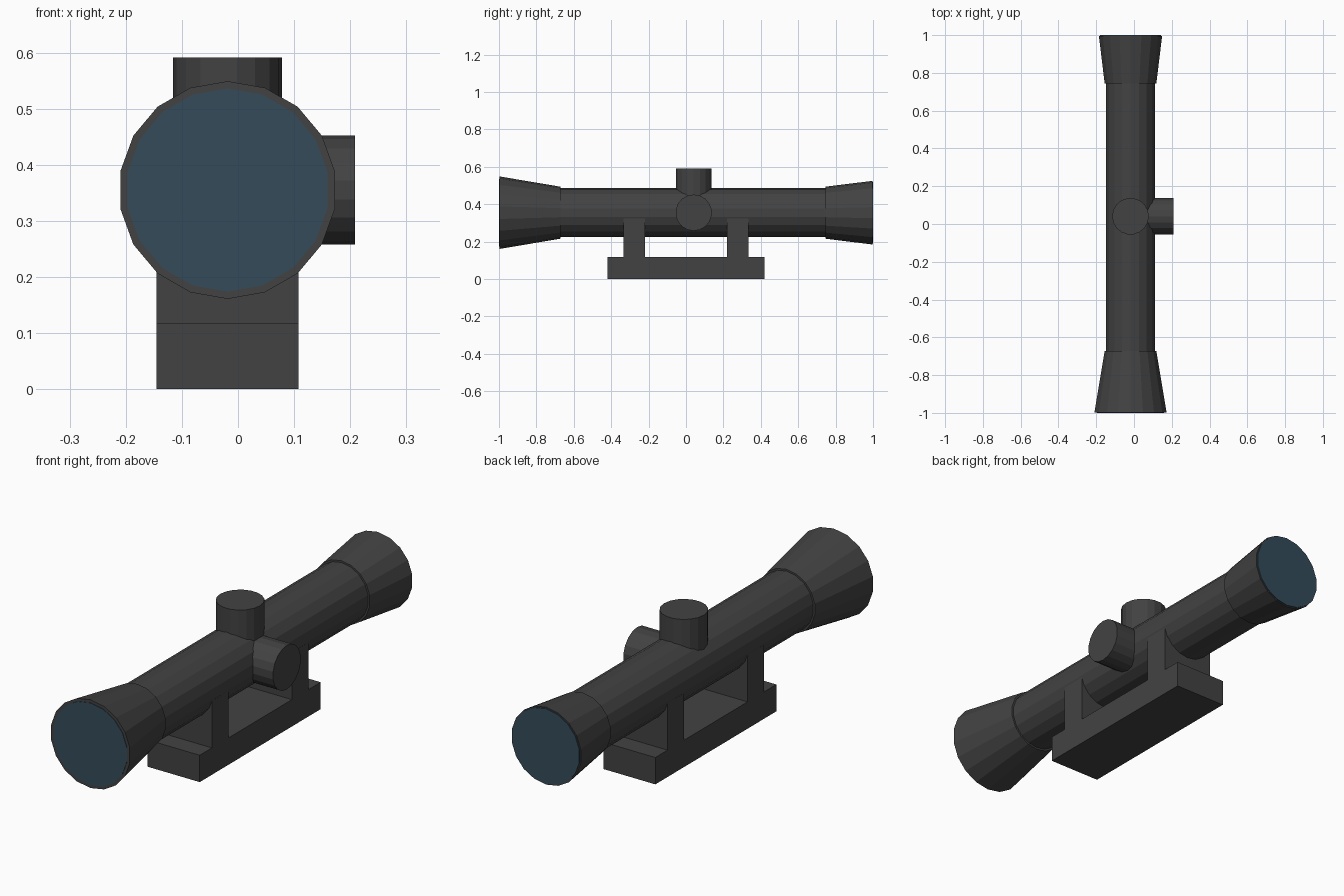
import bpy, bmesh
from math import sin, cos, tau
from mathutils import Vector

if "Cube" in bpy.data.objects:
    bpy.data.objects.remove(bpy.data.objects["Cube"])

CX, CZ = -0.0185, 0.355   # optical axis
TY = 0.041                # turret position along the tube
SIDES = 18


def material(name, rgb):
    m = bpy.data.materials.new(name)
    m.diffuse_color = (*rgb, 1)
    m.use_nodes = True
    m.node_tree.nodes["Principled BSDF"].inputs["Base Color"].default_value = m.diffuse_color
    return m


BLACK = material("dark_metal", (0.055, 0.055, 0.055))
GLASS = material("blue_glass", (0.034, 0.07, 0.1))


def finish(name, bm, mat):
    bmesh.ops.recalc_face_normals(bm, faces=bm.faces)
    me = bpy.data.meshes.new(name)
    bm.to_mesh(me)
    bm.free()
    me.materials.append(mat)
    ob = bpy.data.objects.new(name, me)
    bpy.context.collection.objects.link(ob)
    return ob


def revolve(name, origin, axis, up, profile, mat=BLACK):
    """Capped, faceted solid of revolution; profile holds (radius, distance along axis)."""
    o, a, u = Vector(origin), Vector(axis), Vector(up)
    w = a.cross(u)
    bm = bmesh.new()
    rings = []
    for r, d in profile:
        rings.append([bm.verts.new(o + a * d + u * r * cos(tau * k / SIDES) + w * r * sin(tau * k / SIDES))
                      for k in range(SIDES)])
    for p, q in zip(rings, rings[1:]):
        for k in range(SIDES):
            n = (k + 1) % SIDES
            bm.faces.new((p[k], p[n], q[n], q[k]))
    bm.faces.new(rings[0])
    bm.faces.new(rings[-1])
    return finish(name, bm, mat)


AXIS_Y, UP = (0, 1, 0), (0, 0, 1)
LINE = (CX, 0, CZ)

# Main tube and flared ends
revolve("main_tube", LINE, AXIS_Y, UP, [(0.131, -0.70), (0.131, 0.77)])
revolve("front_bell", LINE, AXIS_Y, UP, [(0.194, -0.998), (0.139, -0.672)])
revolve("rear_bell", LINE, AXIS_Y, UP, [(0.139, 0.745), (0.170, 0.996)])

# Lenses, just proud of the rims
revolve("front_lens", LINE, AXIS_Y, UP, [(0.181, -1.0), (0.181, -0.99)], GLASS)
revolve("rear_lens", LINE, AXIS_Y, UP, [(0.165, 0.99), (0.165, 1.0)], GLASS)

# Adjustment turrets
revolve("top_turret", (CX, TY, 0), UP, (1, 0, 0), [(0.097, 0.44), (0.097, 0.591)])
revolve("side_turret", (0, TY, CZ), (1, 0, 0), UP, [(0.097, 0.07), (0.097, 0.2085)])

# Mount: rail with two posts, one side profile extruded across x
half = [(0.22, 0.118), (0.22, 0.325), (0.335, 0.325), (0.335, 0.118), (0.42, 0.118), (0.42, 0)]
outline = half + [(-y, z) for y, z in reversed(half)]
bm = bmesh.new()
face = bm.faces.new([bm.verts.new((CX - 0.1265, y, z)) for y, z in outline])
ext = bmesh.ops.extrude_face_region(bm, geom=[face], use_keep_orig=True)
bmesh.ops.translate(bm, vec=(0.253, 0, 0),
                    verts=[v for v in ext["geom"] if isinstance(v, bmesh.types.BMVert)])
finish("mount", bm, BLACK)
